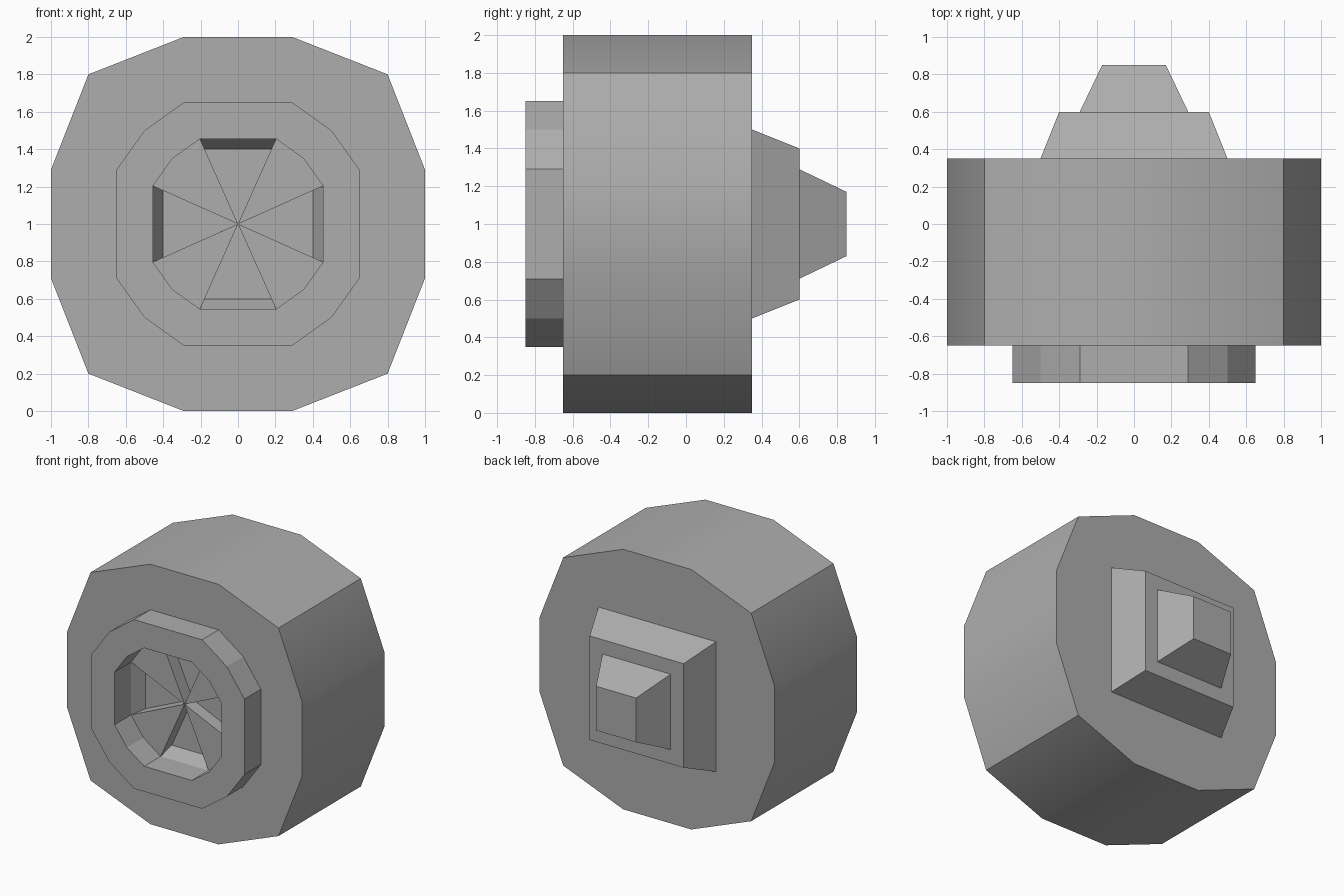
import bpy
import bmesh
import math

if "Cube" in bpy.data.objects:
    bpy.data.objects.remove(bpy.data.objects["Cube"], do_unlink=True)

grey = bpy.data.materials.new("plain_grey")
grey.use_nodes = True
grey.diffuse_color = (0.42, 0.42, 0.42, 1)
grey.node_tree.nodes["Principled BSDF"].inputs["Base Color"].default_value = grey.diffuse_color

MID = 1.0  # height of the axis


def outline(quarter):
    """Repeat the points of one quarter around the axis."""
    points = []
    for _ in range(4):
        points += quarter
        quarter = [(-z, x) for x, z in quarter]
    return points


def scaled(points, factor):
    return [(x * factor, z * factor) for x, z in points]


def ring_of_verts(bm, points, y):
    return [bm.verts.new((x, y, MID + z)) for x, z in points]


def loft(bm, sections, cap_back=False):
    """Join successive (outline, y) sections with quads."""
    loops = [ring_of_verts(bm, points, y) for points, y in sections]
    for a, b in zip(loops, loops[1:]):
        for i in range(len(a)):
            j = (i + 1) % len(a)
            bm.faces.new((a[i], a[j], b[j], b[i]))
    if cap_back:
        bm.faces.new(loops[0][::-1])
    return loops


def finish(bm, name, smooth=False):
    mesh = bpy.data.meshes.new(name)
    bm.to_mesh(mesh)
    bm.free()
    mesh.materials.append(grey)
    obj = bpy.data.objects.new(name, mesh)
    bpy.context.collection.objects.link(obj)
    if smooth:
        bpy.ops.object.select_all(action="DESELECT")
        obj.select_set(True)
        bpy.context.view_layer.objects.active = obj
        bpy.ops.object.shade_smooth_by_angle(angle=math.radians(30))
    return obj


drum_shape = outline([(1, 0.29), (0.8, 0.8), (0.29, 1)])
ring_shape = outline([(0.65, 0.29), (0.5, 0.5), (0.29, 0.65)])
hole_shape = scaled(ring_shape, 0.7)
BACK, FACE, RIM = 0.35, -0.65, -0.85

# Drum body, open where the collar sits
bm = bmesh.new()
loft(bm, [(drum_shape, BACK), (drum_shape, FACE), (ring_shape, FACE)], cap_back=True)
finish(bm, "drum", smooth=True)

# Raised collar on the front
bm = bmesh.new()
loft(bm, [(ring_shape, FACE), (ring_shape, RIM), (hole_shape, RIM), (hole_shape, FACE)])
finish(bm, "front_collar")

# Socket floor: four flat corner sectors and four sunken wedges
bm = bmesh.new()
PIT = FACE + 0.1
top = ring_of_verts(bm, hole_shape, FACE)
low = ring_of_verts(bm, scaled(hole_shape, 0.88), PIT)
hub, low_hub = ring_of_verts(bm, [(0, 0)], FACE) + ring_of_verts(bm, [(0, 0)], PIT)
for k in range(0, 12, 3):
    i, j = k + 2, (k + 3) % 12
    bm.faces.new([hub] + top[k:k + 3])
    bm.faces.new((top[i], top[j], low[j], low[i]))
    bm.faces.new((low_hub, low[i], low[j]))
    bm.faces.new((hub, top[i], low[i], low_hub))
    bm.faces.new((top[j], hub, low_hub, low[j]))
bmesh.ops.delete(bm, geom=[v for v in bm.verts if not v.link_faces], context="VERTS")
finish(bm, "socket_floor")

# Two stepped square bosses on the back
for name, wide, narrow, start in (("back_boss", 0.5, 0.4, BACK),
                                  ("back_boss_tip", 0.29, 0.17, BACK + 0.25)):
    bm = bmesh.new()
    loft(bm, [(outline([(narrow, narrow)]), start + 0.25),
              (outline([(wide, wide)]), start)], cap_back=True)
    finish(bm, name)
